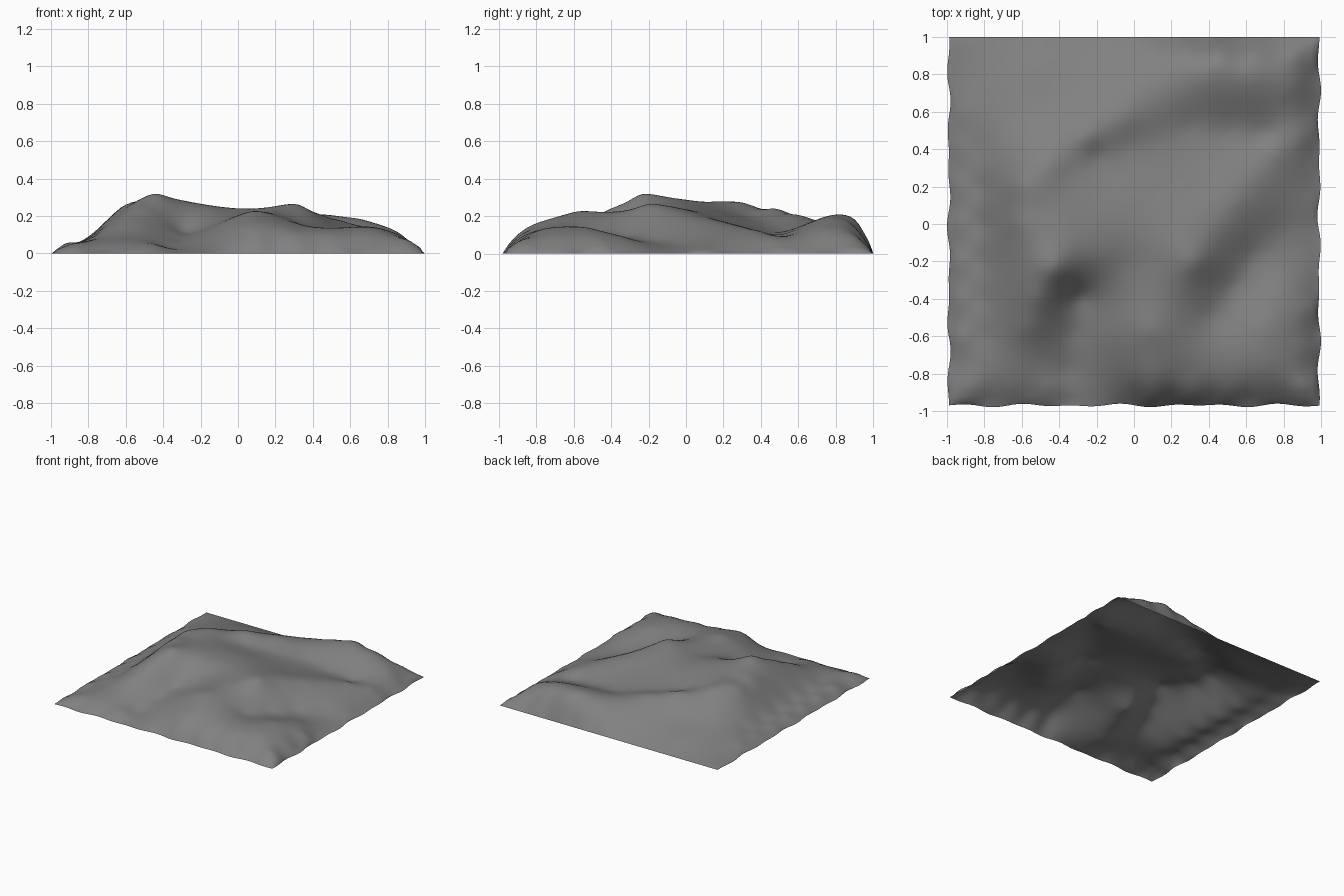
import bpy
import bmesh
import math
from mathutils import Vector

cube = bpy.data.objects.get("Cube")
if cube:
    bpy.data.objects.remove(cube, do_unlink=True)

FRONT = -.97
SPACING = .2
anchors = []


def trace(*corners):
    """Add evenly spaced anchors along a crest or valley line."""
    path = [Vector(c) for c in corners]
    for start, end in zip(path, path[1:]):
        steps = max(1, round((end - start).length / SPACING))
        anchors.extend(start.lerp(end, i / steps) for i in range(steps))
    anchors.append(path[-1])


def trace_rim():
    """Add anchors at ground level around the whole outline."""
    count = round(2 / SPACING)
    for i in range(count):
        t = i / count
        across = -1 + 2 * t
        along = FRONT + (1 - FRONT) * t
        for x, y in ((across, FRONT), (-across, 1), (.99, along), (-.99, 1 + FRONT - along)):
            anchors.append(Vector((x, y, 0)))


def kernel(x, y, p):
    return math.sqrt((x - p.x) ** 2 + (y - p.y) ** 2 + .002)


def solve(rows):
    """Gaussian elimination on an augmented matrix."""
    n = len(rows)
    for c in range(n):
        p = max(range(c, n), key=lambda r: abs(rows[r][c]))
        rows[c], rows[p] = rows[p], rows[c]
        pivot = rows[c]
        for r in range(c + 1, n):
            f = rows[r][c] / pivot[c]
            rows[r] = [a - f * b for a, b in zip(rows[r], pivot)]
    result = [0] * n
    for r in reversed(range(n)):
        rest = sum(rows[r][k] * result[k] for k in range(r + 1, n))
        result[r] = (rows[r][n] - rest) / rows[r][r]
    return result


def ripple(t, phase):
    """Irregular wave between zero and one for the worn outline."""
    return .5 + .25 * math.sin(14 * t + phase) + .25 * math.sin(23 * t + phase)


# Main peak with its ridge and west shoulder
trace((-.47, .31, .27), (-.5, .08, .275), (-.43, -.24, .315), (-.52, -.4, .24), (-.62, -.7, .1))
trace((-.61, .2, .255), (-.6, 0, .26))
# Back ridge and the valley in front of it
trace((-.25, .47, .24), (.15, .69, .175), (.4, .81, .205), (.65, .8, .185), (.86, .74, .11))
trace((.1, .92, .09), (.45, .92, .16), (.85, .92, .08))
trace((-.34, .27, .24), (-.2, .36, .2), (.3, .52, .12), (.9, .46, .07))
# Central plateau
trace((-.25, .1, .255), (.35, .2, .17))
# East ridge and the valley below it
trace((-.18, -.17, .25), (-.02, -.22, .22), (.32, -.2, .26), (.45, -.02, .205), (.74, .39, .12))
trace((.42, -.5, .12), (.64, -.17, .07), (.93, .1, .03))
# Front hill and corner hill
trace((-.13, -.58, .14), (.08, -.57, .225), (.08, -.82, .15), (.3, -.78, .14))
trace((.8, -.35, .09), (.7, -.54, .14), (.7, -.76, .13))
trace((.1, -.91, .09), (.91, -.87, .07), (.93, -.45, .06))
# South valley and ledge
trace((-.29, -.39, .12), (-.36, -.78, .03))
trace((-.88, -.88, .05), (-.45, -.88, .045))
# West bench and north slope
trace((-.83, -.6, .06), (-.84, .6, .06))
trace((-.93, -.6, .05), (-.93, .6, .035))
trace((-.6, .55, .13), (-.1, .78, .13))
trace((-.8, .85, .03), (-.5, .82, .07))
trace_rim()

# Smooth surface through every anchor
weights = solve([[kernel(a.x, a.y, b) for b in anchors] + [a.z] for a in anchors])


def height(x, y):
    return max(.002, sum(w * kernel(x, y, p) for w, p in zip(weights, anchors)))


# Terrain sheet with ragged left, right and front borders
bm = bmesh.new()
bmesh.ops.create_grid(bm, x_segments=80, y_segments=80, size=1)
for v in bm.verts:
    u, t = v.co.x, v.co.y
    x, y = u, FRONT + (t + 1) * (1 - FRONT) / 2
    border_x, border_y = abs(u) > .999, abs(t) > .999
    z = 0 if border_x or border_y else height(x, y)
    if border_x:
        x -= math.copysign(.02, u) * ripple(t, u)
    if border_y and t < 0:
        y += .02 * ripple(u, 3) - .01
    v.co = (x, y, z)
for f in bm.faces:
    f.smooth = True

mesh = bpy.data.meshes.new("terrain")
bm.to_mesh(mesh)
bm.free()
terrain = bpy.data.objects.new("terrain", mesh)
bpy.context.collection.objects.link(terrain)

# Stone grey
grey = bpy.data.materials.new("stone_grey")
grey.use_nodes = True
color = (.22, .22, .22, 1)
grey.diffuse_color = color
grey.node_tree.nodes["Principled BSDF"].inputs["Base Color"].default_value = color
mesh.materials.append(grey)
